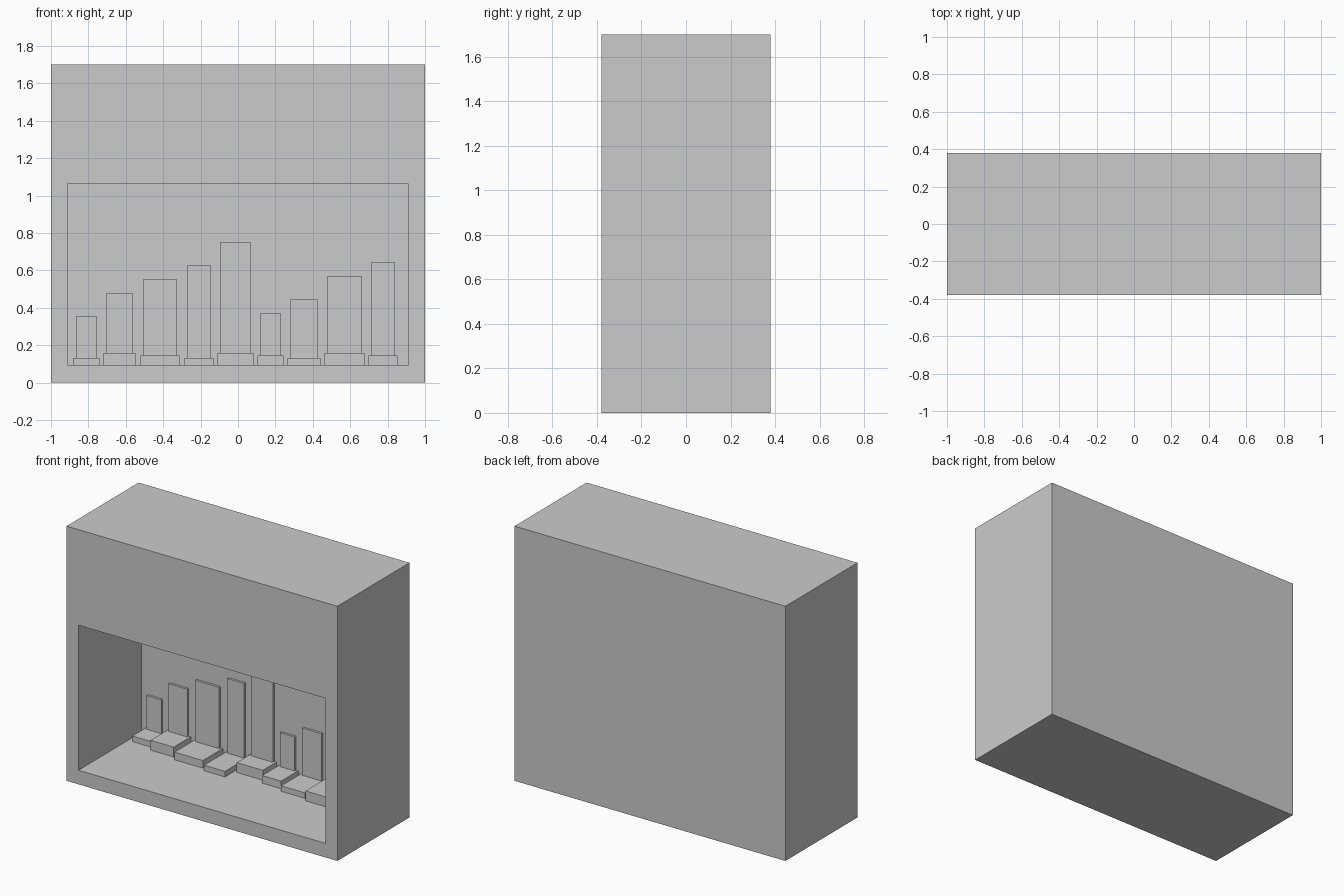
import bpy, bmesh

if "Cube" in bpy.data.objects:
    bpy.data.objects.remove(bpy.data.objects["Cube"])

grey = bpy.data.materials.new("plain grey")
grey.diffuse_color = (0.6, 0.6, 0.6, 1)
grey.use_nodes = True
grey.node_tree.nodes["Principled BSDF"].inputs["Base Color"].default_value = grey.diffuse_color


def add_object(name, bm):
    bmesh.ops.recalc_face_normals(bm, faces=bm.faces[:])
    mesh = bpy.data.meshes.new(name)
    bm.to_mesh(mesh)
    bm.free()
    mesh.materials.append(grey)
    obj = bpy.data.objects.new(name, mesh)
    bpy.context.collection.objects.link(obj)
    return obj


def box_bmesh(x0, x1, y0, y1, z0, z1):
    bm = bmesh.new()
    bmesh.ops.create_cube(bm, size=1)
    for v in bm.verts:
        v.co = (x1 if v.co.x > 0 else x0,
                y1 if v.co.y > 0 else y0,
                z1 if v.co.z > 0 else z0)
    return bm


FRONT, BACK_WALL = -0.38, 0.287
FLOOR, CEILING = 0.094, 1.062

# Cabinet: a block with the front face inset and pushed in as a deep niche
bm = box_bmesh(-1, 1, FRONT, 0.38, 0, 1.7)
bm.normal_update()
front = min(bm.faces, key=lambda f: f.calc_center_median().y)
bmesh.ops.inset_individual(bm, faces=[front], thickness=0.05)
for v in front.verts:
    v.co.x = 0.912 if v.co.x > 0 else -0.912
    v.co.z = CEILING if v.co.z > 0.85 else FLOOR
niche = bmesh.ops.extrude_discrete_faces(bm, faces=[front])["faces"][0]
for v in niche.verts:
    v.co.y = BACK_WALL
add_object("cabinet", bm)

# Row of upright panels: left edge, right edge, top height
panels = [
    (-0.865, -0.757, 0.356), (-0.704, -0.565, 0.479), (-0.506, -0.329, 0.554),
    (-0.270, -0.147, 0.629), (-0.094, 0.067, 0.752), (0.120, 0.228, 0.372),
    (0.281, 0.426, 0.447), (0.479, 0.661, 0.570), (0.715, 0.838, 0.645),
]
base_tops = (0.131, 0.160, 0.145)          # repeating plinth heights
base_fronts = (0.143, 0.106, 0.076, 0.050)  # repeating plinth front edges

# Each panel stands against the niche wall on a slightly wider plinth
for i, (x0, x1, top) in enumerate(panels):
    base_top = base_tops[i % 3]
    add_object(f"plinth_{i + 1}", box_bmesh(
        x0 - 0.016, x1 + 0.016, base_fronts[i % 4], BACK_WALL, FLOOR, base_top))
    add_object(f"panel_{i + 1}", box_bmesh(
        x0, x1, 0.272, BACK_WALL, base_top, top))
